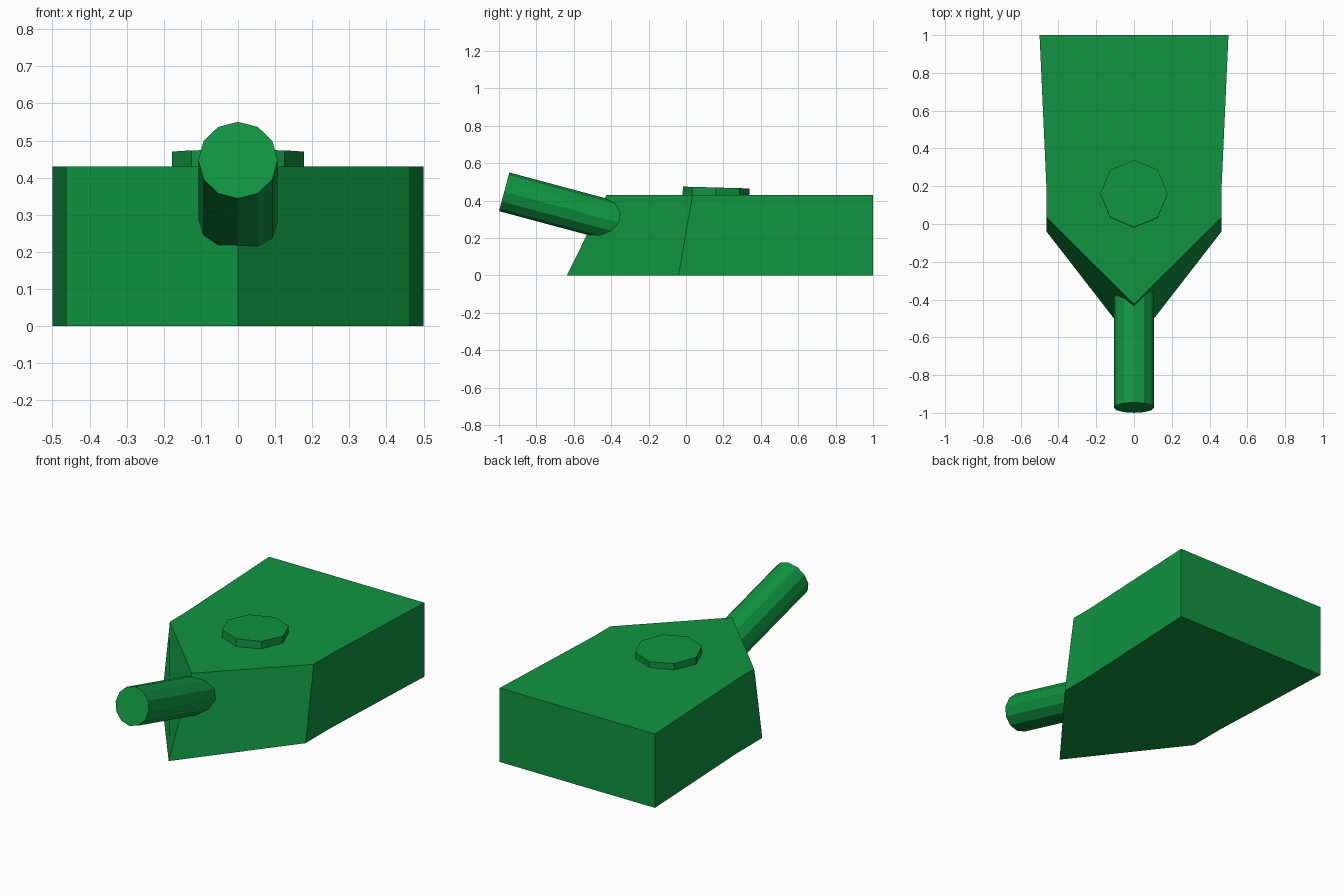
import bpy, bmesh, math
from mathutils import Matrix, Vector

cube = bpy.data.objects.get("Cube")
if cube:
    bpy.data.objects.remove(cube, do_unlink=True)

green = bpy.data.materials.new("green_paint")
green.use_nodes = True
color = (0.005, 0.3, 0.053, 1)
green.diffuse_color = color
green.node_tree.nodes["Principled BSDF"].inputs["Base Color"].default_value = color


def add_object(name, bm):
    bmesh.ops.recalc_face_normals(bm, faces=bm.faces)
    mesh = bpy.data.meshes.new(name)
    bm.to_mesh(mesh)
    bm.free()
    mesh.materials.append(green)
    obj = bpy.data.objects.new(name, mesh)
    bpy.context.collection.objects.link(obj)
    return obj


def add_prism(name, sides, radius, depth, matrix):
    bm = bmesh.new()
    bmesh.ops.create_cone(bm, cap_ends=True, segments=sides, radius1=radius,
                          radius2=radius, depth=depth, matrix=matrix)
    return add_object(name, bm)


def outline(shoulder_y, nose_y, z):
    """Wedge-nosed outline, mirrored across x."""
    half = [(0.5, 1.0), (0.463, 0.18), (0.463, shoulder_y)]
    return ([(x, y, z) for x, y in half] + [(0, nose_y, z)]
            + [(-x, y, z) for x, y in reversed(half)])


# Turret body: bottom and top outlines joined by side walls
bm = bmesh.new()
bottom = [bm.verts.new(p) for p in outline(-0.04, -0.637, 0)]
top = [bm.verts.new(p) for p in outline(0.035, -0.425, 0.43)]
bm.faces.new(bottom)
bm.faces.new(top)
for i in range(len(top)):
    j = (i + 1) % len(top)
    bm.faces.new((bottom[i], bottom[j], top[j], top[i]))
add_object("turret_body", bm)

# Gun barrel, raised towards the front and sunk into the nose
length = 0.72
muzzle = Vector((0, -0.972, 0.447))
tilt = Matrix.Rotation(math.radians(75), 4, "X")
axis = tilt @ Vector((0, 0, 1))
add_prism("gun_barrel", 12, 0.107, length,
          Matrix.Translation(muzzle - axis * length / 2) @ tilt)

# Roof hatch, leaning slightly back
add_prism("roof_hatch", 8, 0.178, 0.08,
          Matrix.Translation((0, 0.16, 0.43))
          @ Matrix.Rotation(math.radians(-1.6), 4, "X"))
